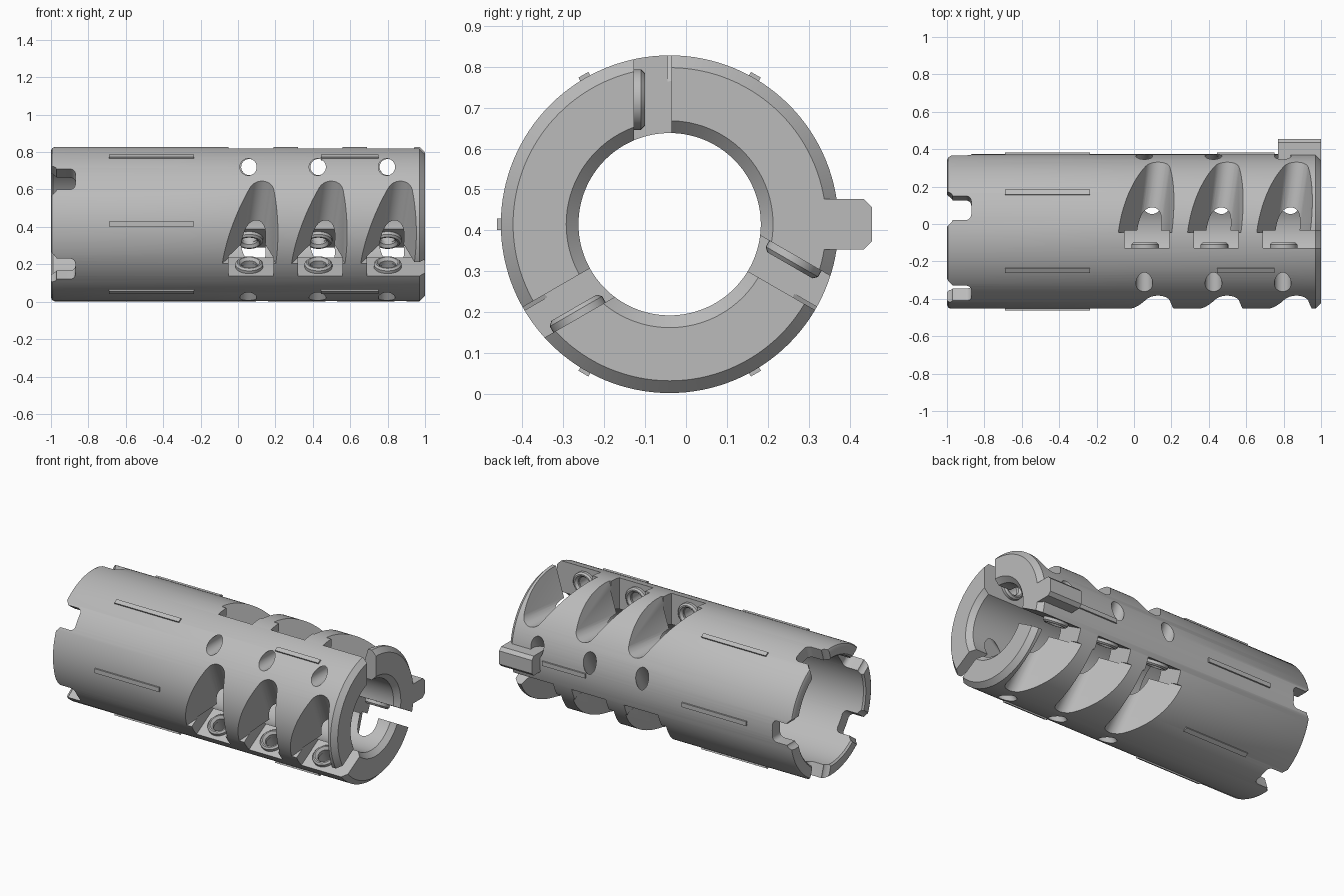
import bpy, bmesh
from math import pi, cos, sin, radians
from mathutils import Matrix, Vector

cube = bpy.data.objects.get("Cube")
if cube:
    bpy.data.objects.remove(cube, do_unlink=True)

# Single machined-metal colour
metal = bpy.data.materials.new("machined_grey")
metal.use_nodes = True
grey = (0.5, 0.5, 0.5, 1)
metal.diffuse_color = grey
metal.node_tree.nodes["Principled BSDF"].inputs["Base Color"].default_value = grey

CENTRE = Matrix.Translation((0, -0.04, 0.415))
R_OUT, R_BORE, R_SOCKET = 0.413, 0.223, 0.335
PITCH, FIRST = 0.37, 0.055
STATIONS = [FIRST + PITCH * i for i in range(3)]


def turned(degrees, x=0):
    """Frame turned about the tube axis: y is tangential, z radial."""
    return CENTRE @ Matrix.Rotation(radians(degrees), 4, 'X') @ Matrix.Translation((x, 0, 0))


SEATS = [(k * 120, x) for k in range(3) for x in STATIONS]


def add_prism(bm, points, direction, frame):
    """Extrude a closed outline along a direction."""
    verts = [bm.verts.new(frame @ Vector(p)) for p in points]
    face = bm.faces.new(verts)
    out = bmesh.ops.extrude_face_region(bm, geom=[face], use_keep_orig=True)
    shift = frame.to_3x3() @ Vector(direction)
    for v in out["geom"]:
        if isinstance(v, bmesh.types.BMVert):
            v.co += shift


def add_box(bm, lo, hi, frame):
    (x0, y0, z0), (x1, y1, z1) = lo, hi
    add_prism(bm, [(x0, y0, z0), (x1, y0, z0), (x1, y1, z0), (x0, y1, z0)],
              (0, 0, z1 - z0), frame)


def add_revolve(bm, profile, frame, axis, steps):
    """Spin a closed profile around an axis through the frame origin."""
    verts = [bm.verts.new(frame @ Vector(p)) for p in profile]
    edges = [bm.edges.new((verts[i - 1], verts[i])) for i in range(len(verts))]
    bmesh.ops.spin(bm, geom=verts + edges, cent=frame.translation,
                   axis=frame.to_3x3() @ Vector(axis), angle=2 * pi,
                   steps=steps, use_merge=True)


def finish(name, bm):
    bmesh.ops.remove_doubles(bm, verts=bm.verts, dist=1e-5)
    bmesh.ops.recalc_face_normals(bm, faces=bm.faces)
    mesh = bpy.data.meshes.new(name)
    bm.to_mesh(mesh)
    bm.free()
    mesh.materials.append(metal)
    obj = bpy.data.objects.new(name, mesh)
    bpy.context.collection.objects.link(obj)
    return obj


def activate(obj):
    bpy.ops.object.select_all(action='DESELECT')
    obj.select_set(True)
    bpy.context.view_layer.objects.active = obj


def smooth(obj):
    activate(obj)
    bpy.ops.object.shade_smooth_by_angle(angle=radians(28))


def cut(target, name, bm):
    cutter = finish(name, bm)
    cutter.hide_render = True
    mod = target.modifiers.new(name, 'BOOLEAN')
    mod.operation, mod.solver, mod.object = 'DIFFERENCE', 'EXACT', cutter
    activate(target)
    bpy.ops.object.modifier_apply(modifier=mod.name)
    bpy.data.objects.remove(cutter, do_unlink=True)


# Tube with a wide socket on the left and a chamfered bore on the right
bm = bmesh.new()
outline = [(-0.99, R_SOCKET), (-1, R_SOCKET + 0.01), (-1, 0.393), (-0.994, 0.406),
           (-0.98, R_OUT), (0.97, R_OUT), (1, R_OUT - 0.03), (1, R_BORE + 0.03),
           (0.97, R_BORE), (-0.25, R_BORE), (-0.25, R_SOCKET)]
add_revolve(bm, [(x, 0, r) for x, r in outline], CENTRE, (1, 0, 0), 128)
body = finish("tube_body", bm)

# Chip flutes: rounded V troughs running off each pocket
bm = bmesh.new()
trough = [(-0.158, 0.45), (0.158, 0.45)]
for i in range(13):
    a = radians(-20 - 133 * i / 12)
    trough.append((0.025 + 0.07 * cos(a), 0.25 + 0.068 * sin(a)))
for deg, x in SEATS:
    add_prism(bm, [(u, -0.005, v) for u, v in trough], (0.065, 0.5, 0), turned(deg, x))
cut(body, "flute_cutter", bm)

# Insert pockets, the last of each row open to the right end
bm = bmesh.new()
for deg, x in SEATS:
    end = 0.4 if x == STATIONS[-1] else 0.135
    add_box(bm, (-0.105, -0.087, 0.1), (end, 0.004, 0.5), turned(deg, x))
cut(body, "pocket_cutter", bm)

# Screw holes through each seat
bm = bmesh.new()
for deg, x in SEATS:
    ring = [(0.045 * cos(2 * pi * i / 32), -0.05, 0.305 + 0.045 * sin(2 * pi * i / 32))
            for i in range(32)]
    add_prism(bm, ring, (0, -0.45, 0), turned(deg, x))
cut(body, "screw_hole_cutter", bm)

# Five round-cornered notches in the left rim
bm = bmesh.new()
half, rad, floor = 0.068, 0.03, -0.87
side = [(-1.1, half + rad), (-1.001, half + rad)]
for i in range(1, 7):
    a = pi / 2 * i / 6
    side.append((-1 + rad * sin(a), half + rad - rad * sin(a) * 0.5 - rad * (1 - cos(a)) * 0.5))
for i in range(7):
    a = pi / 2 * i / 6
    side.append((floor - rad + rad * sin(a), half - rad + rad * cos(a)))
notch = side + [(x, -t) for x, t in reversed(side)]
for k in range(5):
    add_prism(bm, [(x, t, 0.25) for x, t in notch], (0, 0, 0.25), turned(k * 72 - 90))
cut(body, "notch_cutter", bm)
smooth(body)

# Raised screw collars on the pocket seats
bm = bmesh.new()
collar = [(-0.095, 0.074), (-0.07, 0.074), (-0.06, 0.064), (-0.06, 0.056),
          (-0.075, 0.043), (-0.095, 0.043)]
for deg, x in SEATS:
    frame = turned(deg, x) @ Matrix.Translation((0.005, 0, 0.305))
    add_revolve(bm, [(0, y, r) for y, r in collar], frame, (0, 1, 0), 32)
smooth(finish("screw_collars", bm))

# Thin wear ribs: six long ones, three short ones between the pockets
bm = bmesh.new()
for k in range(6):
    spans = [(-0.69, -0.235)] + ([(0.445, 0.75)] if k % 2 == 0 else [])
    for x0, x1 in spans:
        add_box(bm, (x0, -0.014, 0.4), (x1, 0.014, 0.422), turned(k * 60 - 90))
finish("wear_ribs", bm)

# Locating key at the right end, chamfered on its outer corners
bm = bmesh.new()
w, c, top = 0.062, 0.02, 0.495
key = [(-w, 0.33), (w, 0.33), (w, top - c), (w - c, top), (c - w, top), (-w, top - c)]
add_prism(bm, [(0.77, t, r) for t, r in key], (0.23, 0, 0), turned(-90))
finish("locating_key", bm)
